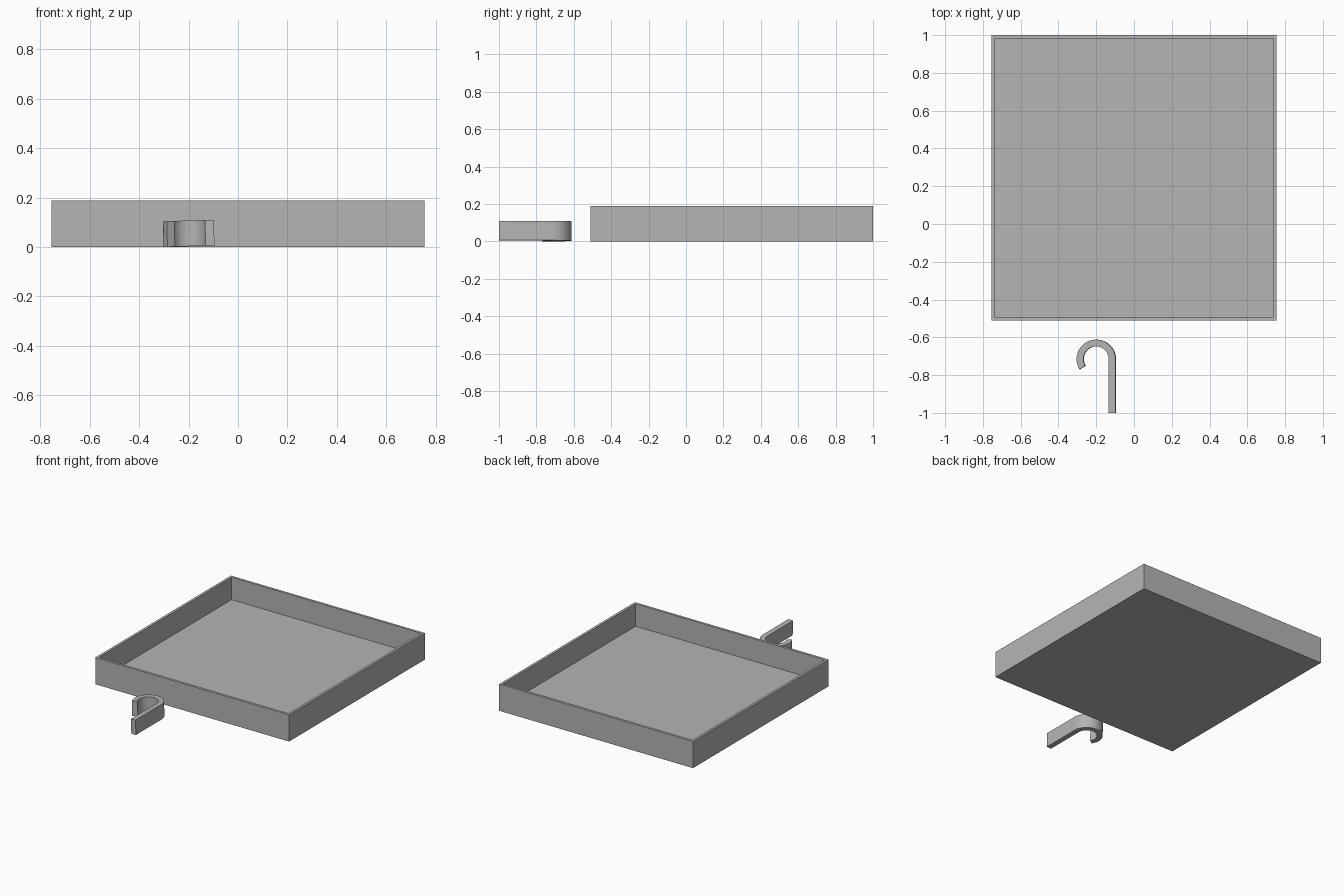
import bpy, bmesh, math
from mathutils import Matrix, Vector

if "Cube" in bpy.data.objects:
    bpy.data.objects.remove(bpy.data.objects["Cube"], do_unlink=True)

grey = bpy.data.materials.new("plain grey")
grey.use_nodes = True
colour = (0.46, 0.46, 0.46, 1)
grey.diffuse_color = colour
grey.node_tree.nodes["Principled BSDF"].inputs["Base Color"].default_value = colour


def add_object(name, bm):
    bmesh.ops.recalc_face_normals(bm, faces=bm.faces)
    mesh = bpy.data.meshes.new(name)
    bm.to_mesh(mesh)
    bm.free()
    mesh.materials.append(grey)
    obj = bpy.data.objects.new(name, mesh)
    bpy.context.collection.objects.link(obj)
    return obj


# Square open tray: a box whose top is inset for the rim, then sunk to the floor
SIDE, HEIGHT, WALL, FLOOR = 1.51, 0.188, 0.025, 0.03
bm = bmesh.new()
bmesh.ops.create_cube(bm, size=1, matrix=Matrix.Translation((0, 0.245, HEIGHT / 2))
                      @ Matrix.Diagonal((SIDE, SIDE, HEIGHT, 1)))
bm.faces.ensure_lookup_table()
top = max(bm.faces, key=lambda f: f.calc_center_median().z)
bmesh.ops.inset_region(bm, faces=[top], thickness=WALL)
sunk = bmesh.ops.extrude_discrete_faces(bm, faces=[top])["faces"][0]
bmesh.ops.translate(bm, verts=sunk.verts, vec=(0, 0, FLOOR - HEIGHT))
add_object("tray", bm)

# Hook: straight stem running into a round crook, extruded upward
CX, CY, OUTER, INNER, STEPS = -0.198, -0.715, 0.103, 0.067, 32
angles = [math.radians(212) * i / STEPS for i in range(STEPS + 1)]
pairs = [((CX + OUTER, -1), (CX + INNER, -1))]
for a in angles:
    pairs.append(tuple((CX + r * math.cos(a), CY + r * math.sin(a)) for r in (OUTER, INNER)))

bm = bmesh.new()
rings = []
for (ox, oy), (ix, iy) in pairs:
    corners = ((ox, oy, 0), (ix, iy, 0), (ix, iy, 0.104), (ox, oy, 0.104))
    rings.append([bm.verts.new(c) for c in corners])
for a, b in zip(rings, rings[1:]):
    for i in range(4):
        j = (i + 1) % 4
        bm.faces.new((a[i], a[j], b[j], b[i]))
bm.faces.new(rings[0])
bm.faces.new(rings[-1])

# The hook rests with a slight sideways lean
bmesh.ops.rotate(bm, verts=bm.verts, cent=Vector((CX - OUTER, CY, 0)),
                 matrix=Matrix.Rotation(-0.03, 3, 'Y'))
hook = add_object("hook", bm)
bpy.context.view_layer.objects.active = hook
hook.select_set(True)
bpy.ops.object.shade_smooth_by_angle(angle=math.radians(30))
